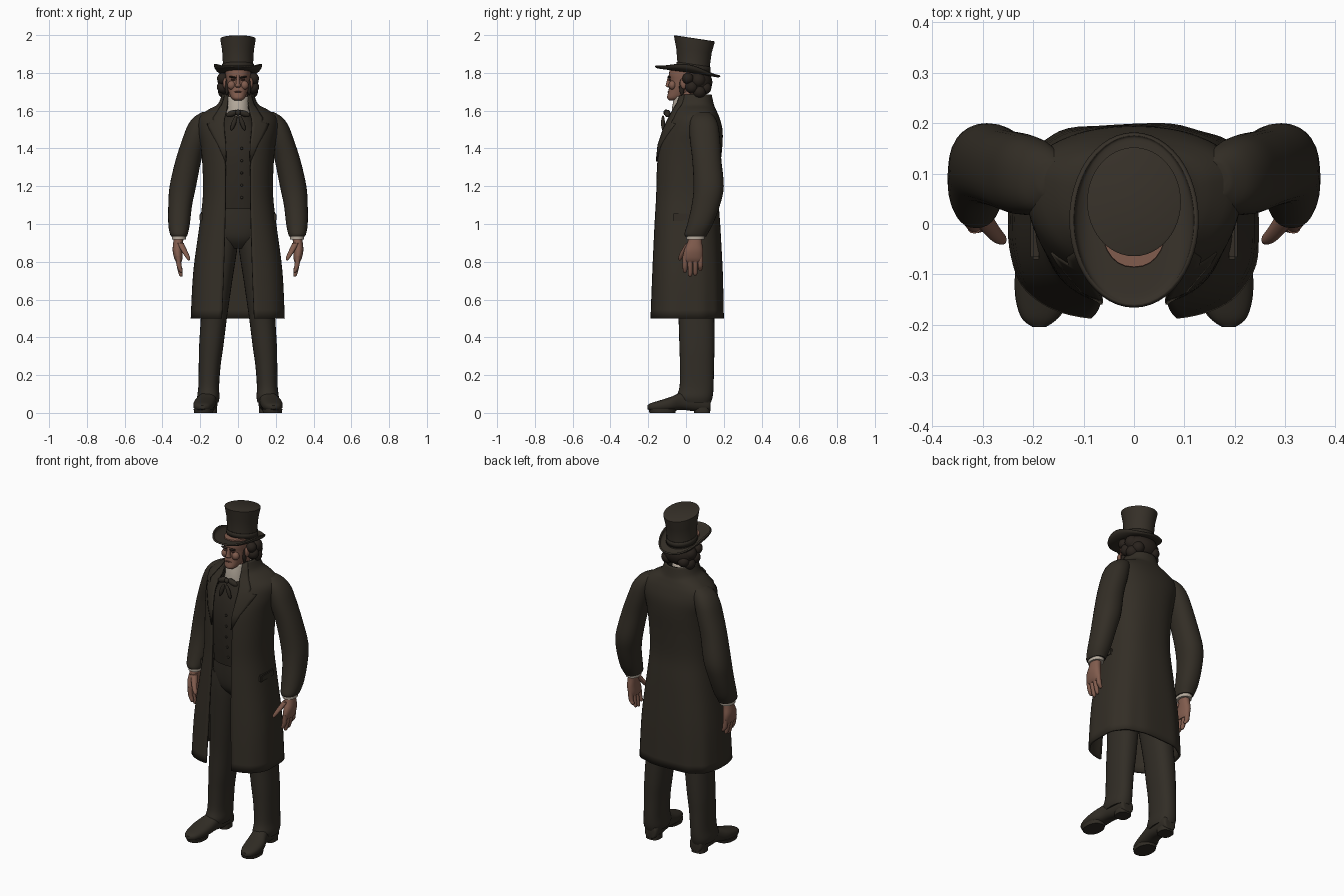
import bpy, bmesh
from math import sin, cos, asin, pi, radians, copysign
from mathutils import Matrix, Vector

cube = bpy.data.objects.get("Cube")
if cube:
    bpy.data.objects.remove(cube, do_unlink=True)

parts = []


def material(name, *rgb):
    mat = bpy.data.materials.new(name)
    mat.use_nodes = True
    mat.diffuse_color = (*rgb, 1)
    mat.node_tree.nodes["Principled BSDF"].inputs["Base Color"].default_value = (*rgb, 1)
    return mat


coat_cloth = material("coat brown", .033, .027, .019)
trouser_cloth = material("trouser brown", .031, .026, .019)
vest_cloth = material("waistcoat brown", .027, .022, .016)
hat_felt = material("hat brown", .036, .029, .021)
leather = material("shoe leather", .03, .025, .018)
hair_brown = material("hair brown", .022, .016, .012)
skin_tone = material("skin", .22, .107, .075)
dark_skin = material("lips and lids", .09, .04, .03)
linen = material("linen", .47, .41, .34)


def add_object(name, bm, mat, thickness=0):
    bmesh.ops.recalc_face_normals(bm, faces=bm.faces)
    mesh = bpy.data.meshes.new(name)
    bm.to_mesh(mesh)
    bm.free()
    mesh.materials.append(mat)
    obj = bpy.data.objects.new(name, mesh)
    bpy.context.collection.objects.link(obj)
    if thickness:
        solid = obj.modifiers.new("thickness", 'SOLIDIFY')
        solid.thickness = thickness
        solid.offset = 0
    parts.append(obj)
    return obj


def dense(rows, steps=4):
    """Smoothly interpolate rows of section values."""
    out = []
    for i in range(len(rows) - 1):
        a, b, c, d = rows[max(i - 1, 0)], rows[i], rows[i + 1], rows[min(i + 2, len(rows) - 1)]
        for s in range(steps):
            t = s / steps
            out.append([q + t / 2 * (r - p + t * (2 * p - 5 * q + 4 * r - u + t * (3 * (q - r) + u - p)))
                        for p, q, r, u in zip(a, b, c, d)])
    return out + [list(rows[-1])]


def surface(name, rings, mat, closed=True, caps=True, thickness=0):
    """Bridge rings of points into one surface."""
    bm = bmesh.new()
    rows = [[bm.verts.new(p) for p in ring] for ring in rings]
    count = len(rows[0])
    for low, high in zip(rows, rows[1:]):
        for j in range(count if closed else count - 1):
            k = (j + 1) % count
            bm.faces.new((low[j], low[k], high[k], high[j]))
    if closed and caps:
        bm.faces.new(rows[0])
        bm.faces.new(rows[-1])
    return add_object(name, bm, mat, thickness)


def power(value, p):
    return copysign(abs(value) ** (2 / p), value)


def loft(name, rows, mat, side=1, p=2.2, count=28, **options):
    """Rows are z, centre x, centre y, radius x, radius y."""
    turn = [2 * pi * j / count for j in range(count)]
    rings = [[(side * (cx + rx * power(sin(t), p)), cy - ry * power(cos(t), p), z) for t in turn]
             for z, cx, cy, rx, ry in dense(rows)]
    return surface(name, rings, mat, **options)


def blob(name, centre, size, mat, tilt=0):
    bm = bmesh.new()
    matrix = Matrix.Translation(centre) @ Matrix.Rotation(tilt, 4, 'Y') @ Matrix.Diagonal((*size, 1))
    bmesh.ops.create_uvsphere(bm, u_segments=20, v_segments=12, radius=1, matrix=matrix)
    return add_object(name, bm, mat)


# Frock coat: z, half width, front y, back y, widest y, half gap, squareness
coat_rows = dense([
    (.5, .243, -.185, .193, 0, .085, 2.9), (.75, .23, -.175, .188, 0, .075, 2.8),
    (1, .197, -.165, .175, .01, .068, 2.6), (1.15, .18, -.158, .165, .02, .065, 2.5),
    (1.3, .182, -.155, .175, .03, .066, 2.4), (1.42, .192, -.145, .187, .05, .075, 2.3),
    (1.5, .208, -.12, .187, .075, .08, 2.2), (1.56, .203, -.09, .172, .08, .075, 2.2),
    (1.6, .155, -.07, .155, .08, .062, 2.2), (1.63, .103, -.055, .142, .06, .052, 2.2),
    (1.685, .078, -.04, .13, .05, .052, 2.2)])


def coat_ring(z, rx, front, back, yc, gap, p, count=72):
    start = asin((gap / rx) ** (p / 2))
    fold = .025 * max(0, 1 - z)
    ring = []
    for j in range(count + 1):
        t = start + (2 * pi - 2 * start) * j / count
        c = cos(t)
        wave = 1 + fold * sin(11 * t) * (1 - c) / 2
        depth = yc - front if c > 0 else back - yc
        ring.append((wave * rx * power(sin(t), p), yc - wave * depth * power(c, p), z))
    return ring


def coat_front(x, z):
    """Front surface of the coat at a given x and z."""
    low = max((r for r in coat_rows if r[0] <= z), key=lambda r: r[0])
    high = min((r for r in coat_rows if r[0] >= z), key=lambda r: r[0])
    f = (z - low[0]) / ((high[0] - low[0]) or 1)
    _, rx, front, _, yc, _, p = [a + f * (b - a) for a, b in zip(low, high)]
    return yc - (yc - front) * max(0, 1 - abs(x / rx) ** p) ** (1 / p)


surface("frock_coat", [coat_ring(*row) for row in coat_rows], coat_cloth, closed=False, thickness=.012)

# Waistcoat, shirt collar and neck
loft("waistcoat", [(1.08, 0, .01, .14, .12), (1.2, 0, .01, .14, .135), (1.35, 0, .02, .15, .152),
                   (1.45, 0, .03, .15, .15), (1.52, 0, .04, .12, .14), (1.59, 0, .03, .075, .1)], vest_cloth)
loft("shirt_collar", [(1.56, 0, .02, .07, .095), (1.62, 0, .012, .063, .082), (1.675, 0, .01, .06, .068)],
     linen, caps=False, thickness=.006)
loft("neck", [(1.56, 0, .02, .055, .06), (1.73, 0, .02, .05, .06)], skin_tone)
for i in range(5):
    z = 1.14 + .065 * i
    blob("waistcoat_button", (.02, -.122 - .01 * min(i, 2), z), (.007, .006, .007), leather)

# Pelvis
loft("trouser_top", [(.87, 0, .03, .06, .07), (.92, 0, .025, .13, .105), (1, 0, .02, .155, .115),
                     (1.12, 0, .015, .14, .115)], trouser_cloth)

for side, word in ((1, "left"), (-1, "right")):
    # Lapel and collar fold: z, inner x, outer x
    lapel = [(1.33, .062, .066), (1.42, .064, .105), (1.5, .072, .15), (1.53, .073, .163),
             (1.536, .073, .128), (1.56, .07, .132), (1.6, .06, .105), (1.64, .054, .08), (1.68, .052, .07)]
    rings = []
    for z, inner, outer in lapel:
        xs = [inner + (outer - inner) * j / 5 for j in range(6)]
        rings.append([(side * x, coat_front(x, z) - .009, z) for x in xs])
    surface(word + "_lapel", rings, coat_cloth, closed=False, thickness=.008)

    # Pocket flap
    bm = bmesh.new()
    bmesh.ops.create_cube(bm, size=1, matrix=Matrix.Translation((side * .194, -.01, 1.035))
                          @ Matrix.Diagonal((.022, .12, .04, 1)))
    bmesh.ops.bevel(bm, geom=bm.edges[:], offset=.005, segments=2, affect='EDGES')
    add_object(word + "_pocket_flap", bm, coat_cloth)

    # Sleeve and cuff
    loft(word + "_sleeve", [
        (.935, .312, .052, .042, .056), (.95, .313, .054, .048, .062), (1, .312, .075, .057, .068),
        (1.1, .306, .105, .063, .075), (1.2, .292, .12, .07, .08), (1.34, .262, .11, .068, .077),
        (1.45, .228, .1, .066, .08), (1.52, .205, .095, .062, .076), (1.565, .182, .09, .052, .062),
        (1.592, .16, .09, .03, .035)], coat_cloth, side)
    loft(word + "_shirt_cuff", [(.918, .313, .05, .037, .047), (.945, .313, .052, .038, .05)], linen, side)

    # Hand
    loft(word + "_palm", [(.94, .312, .05, .025, .033), (.9, .317, .046, .026, .039),
                          (.86, .32, .04, .026, .05), (.82, .316, .036, .022, .053),
                          (.8, .313, .036, .015, .047)], skin_tone, side)
    for i, tip in enumerate((.742, .722, .728, .752)):
        y = -.005 + .027 * i
        loft(word + "_finger", [(tip, .3, y, .004, .005), (tip + .01, .303, y, .01, .011),
                                (.78, .312, y, .013, .013), (.83, .317, y, .014, .014)],
             skin_tone, side, count=12)
    loft(word + "_thumb", [(.808, .26, -.033, .004, .005), (.82, .264, -.03, .011, .011),
                           (.85, .28, -.015, .015, .015), (.9, .306, .02, .018, .02)],
         skin_tone, side, count=12)

    # Trouser leg
    loft(word + "_trouser_leg", [
        (.055, .156, .05, .053, .082), (.085, .157, .046, .059, .095), (.14, .155, .056, .055, .09),
        (.25, .15, .058, .058, .09), (.35, .142, .058, .064, .093), (.5, .128, .055, .069, .095),
        (.7, .107, .042, .077, .1), (.9, .086, .03, .086, .105), (1, .078, .025, .08, .1)],
         trouser_cloth, side, p=2.3)

    # Shoe, lofted from heel to toe: y, centre x, half width, base z, top z
    shoe = dense([(.13, .15, .02, .015, .06), (.12, .15, .04, .008, .09), (.05, .155, .045, .008, .12),
                  (-.02, .162, .047, .016, .11), (-.08, .177, .056, .01, .085),
                  (-.14, .184, .052, .008, .066), (-.185, .187, .037, .012, .052),
                  (-.204, .188, .014, .02, .04)])
    turn = [2 * pi * j / 24 for j in range(24)]
    surface(word + "_shoe", [[(side * (cx + w * power(cos(t), 2.5)), y,
                               (lo + hi) / 2 + (hi - lo) / 2 * power(sin(t), 2.5)) for t in turn]
                             for y, cx, w, lo, hi in shoe], leather)
    loft(word + "_shoe_heel", [(0, .151, .085, .041, .042), (.03, .151, .085, .04, .042)], leather, side, p=2.8)
    loft(word + "_shoe_sole", [(0, .182, -.125, .05, .068), (.02, .182, -.125, .053, .074)], leather, side)

    # Face details and side hair
    blob(word + "_ear", (side * .068, -.012, 1.745), (.012, .018, .03), skin_tone)
    blob(word + "_cheek", (side * .034, -.072, 1.735), (.022, .02, .024), skin_tone)
    blob(word + "_brow", (side * .027, -.09, 1.777), (.021, .009, .005), hair_brown, side * -.15)
    blob(word + "_eye", (side * .026, -.088, 1.764), (.012, .006, .005), dark_skin)
    blob(word + "_sideburn", (side * .059, -.022, 1.725), (.01, .014, .045), hair_brown)
    for y, z, r in ((.01, 1.77, .03), (.03, 1.725, .034), (.07, 1.7, .035), (.065, 1.76, .04), (.1, 1.72, .034)):
        blob(word + "_hair_curl", (side * (.108 - r * .9 - max(0, y - .06) * .6), y, z), (r, r, r), hair_brown)

    # Bow tie loop and hanging tail
    blob(word + "_bow_loop", (side * .032, -.098, 1.585), (.034, .016, .016), vest_cloth, side * .35)
    blob(word + "_bow_tail", (side * .022, -.122, 1.535), (.012, .01, .042), vest_cloth, side * -.35)

blob("bow_knot", (0, -.106, 1.59), (.014, .014, .016), vest_cloth)

# Head, nose and mouth
loft("head", [(1.655, 0, -.068, .02, .022), (1.668, 0, -.055, .036, .045), (1.7, 0, -.024, .05, .07),
              (1.73, 0, -.004, .059, .085), (1.76, 0, .005, .063, .091), (1.79, 0, .01, .066, .1),
              (1.83, 0, .015, .066, .1)], skin_tone, p=2.3)
loft("nose", [(1.722, 0, -.088, .008, .006), (1.73, 0, -.09, .015, .017), (1.745, 0, -.09, .011, .015),
              (1.785, 0, -.085, .008, .01)], skin_tone, count=16)
blob("mouth", (0, -.092, 1.7), (.02, .006, .004), dark_skin)

# Hair at the back of the head
blob("back_hair", (0, .06, 1.75), (.1, .08, .072), hair_brown)

# Top hat, sheared so that it slopes down towards the back
turn = [2 * pi * j / 48 for j in range(48)]


def hat_ring(z, rx, ry, yc, lift=0):
    ring = []
    for t in turn:
        y = yc - ry * cos(t)
        ring.append((rx * sin(t), y, z - .15 * (y - .04) + lift * sin(t) ** 4))
    return ring


crown = [(1.8, .083, .088, .04), (1.85, .08, .086, .04), (1.92, .084, .094, .042),
         (1.975, .093, .107, .044), (1.982, .093, .108, .044), (1.984, .089, .104, .044)]
surface("hat_crown", [hat_ring(*row) for row in crown], hat_felt)
band = [(1.815, .0845, .0895, .04), (1.845, .0825, .0885, .04)]
surface("hat_band", [hat_ring(*row) for row in band], vest_cloth, caps=False, thickness=.003)
brim = dense([(1.802, .078, .083, .04, 0), (1.8, .1, .125, .02, .008),
              (1.8, .118, .16, .01, .022), (1.806, .124, .171, .008, .034)])
surface("hat_brim", [hat_ring(*row) for row in brim], hat_felt, caps=False, thickness=.009)

# Smooth shading with sharp edges kept
bpy.ops.object.select_all(action='DESELECT')
for obj in parts:
    obj.select_set(True)
bpy.context.view_layer.objects.active = parts[0]
bpy.ops.object.shade_smooth_by_angle(angle=radians(40))
